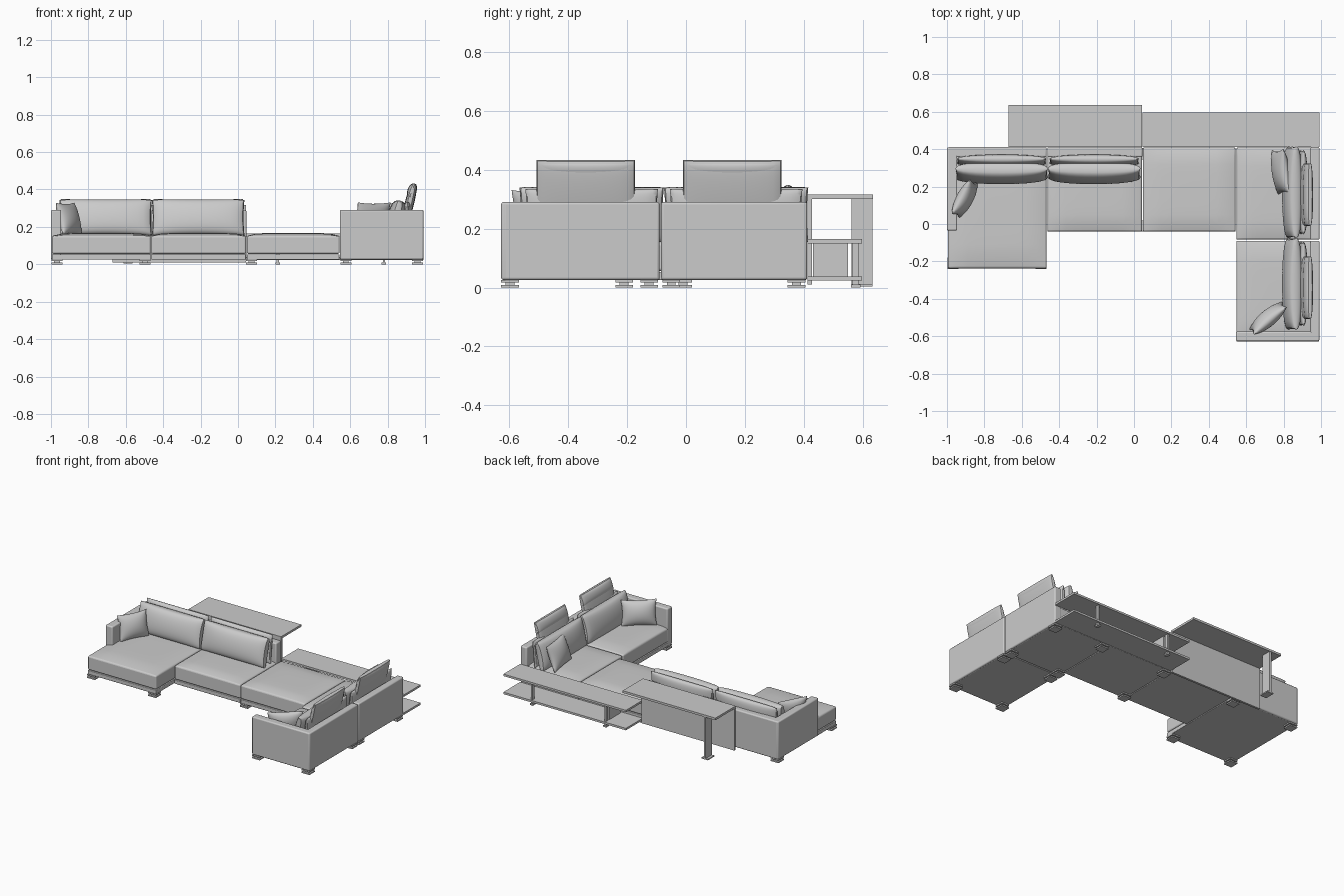
import bpy, bmesh, math
from mathutils import Matrix, Vector

cube = bpy.data.objects.get("Cube")
if cube:
    bpy.data.objects.remove(cube)

grey = bpy.data.materials.new("soft_grey")
grey.use_nodes = True
grey.diffuse_color = (0.6, 0.6, 0.6, 1)
grey.node_tree.nodes["Principled BSDF"].inputs["Base Color"].default_value = (0.6, 0.6, 0.6, 1)


def finish(name, bm, bevel=0, smooth=False):
    bmesh.ops.recalc_face_normals(bm, faces=bm.faces)
    mesh = bpy.data.meshes.new(name)
    bm.to_mesh(mesh)
    bm.free()
    mesh.materials.append(grey)
    ob = bpy.data.objects.new(name, mesh)
    bpy.context.collection.objects.link(ob)
    if bevel:
        mod = ob.modifiers.new("Bevel", "BEVEL")
        mod.width = bevel
        mod.segments = 3
        mod.limit_method = "ANGLE"
        mod.angle_limit = math.radians(40)
    if smooth:
        bpy.ops.object.select_all(action="DESELECT")
        ob.select_set(True)
        bpy.context.view_layer.objects.active = ob
        bpy.ops.object.shade_smooth_by_angle(angle=math.radians(40))
    return ob


def box_mesh(x, y, z):
    """Box from three (low, high) ranges."""
    bm = bmesh.new()
    bmesh.ops.create_cube(bm, size=1)
    size = [r[1] - r[0] for r in (x, y, z)]
    mid = [(r[0] + r[1]) / 2 for r in (x, y, z)]
    bmesh.ops.transform(bm, matrix=Matrix.Translation(mid) @ Matrix.Diagonal((*size, 1)), verts=bm.verts)
    return bm


def box(name, x, y, z, bevel=0):
    return finish(name, box_mesh(x, y, z), bevel, bevel > 0)


def seat(name, x, y):
    """Plinth with a softly crowned cushion on it."""
    box(name + "_base", x, y, (0.025, 0.053), 0.004)
    bm = box_mesh(x, y, (0.056, 0.152))
    bmesh.ops.subdivide_edges(bm, edges=bm.edges, cuts=9, use_grid_fill=True)
    cx, cy = sum(x) / 2, sum(y) / 2
    for v in bm.verts:
        if v.co.z > 0.151:
            u = (v.co.x - cx) / (x[1] - cx)
            w = (v.co.y - cy) / (y[1] - cy)
            v.co.z += 0.016 * math.sqrt(max(0, (1 - u ** 4) * (1 - w ** 4)))
    finish(name + "_cushion", bm, 0.009, True)


def pillow(name, loc, width, height, thick, tilt=0, yaw=0, power=0.4, pinch=0.05):
    """Stuffed cushion standing on its lower edge, facing -y before yaw, leaning back by tilt."""
    bm = bmesh.new()
    n = 16
    for side in (-1, 1):
        made = bmesh.ops.create_grid(bm, x_segments=n, y_segments=n, size=1)["verts"]
        for v in made:
            # crowd the rows toward the seam
            u, w = (math.sin(c * math.pi / 2) for c in v.co.xy)
            bulge = max(0, (1 - u * u) * (1 - w * w)) ** power
            v.co = Vector((u * width / 2 * (1 - pinch * (1 - w * w)),
                           side * bulge * thick / 2,
                           (w * (1 - pinch * (1 - u * u)) + 1) * height / 2))
    bmesh.ops.remove_doubles(bm, verts=bm.verts, dist=0.0002)
    turn = Matrix.Rotation(math.radians(yaw), 4, "Z") @ Matrix.Rotation(-math.radians(tilt), 4, "X")
    bmesh.ops.transform(bm, matrix=Matrix.Translation(loc) @ turn, verts=bm.verts)
    return finish(name, bm, 0, True)


def foot(x, y):
    r = 0.03
    box("foot_plate", (x - r, x + r), (y - r, y + r), (0, 0.009))
    box("foot_stem", (x - r / 2, x + r / 2), (y - r / 2, y + r / 2), (0.009, 0.017))
    box("foot_cap", (x - r, x + r), (y - r, y + r), (0.017, 0.026))


# Seats
seat("chaise", (-0.995, -0.467), (-0.237, 0.40))
seat("middle_seat", (-0.463, 0.043), (-0.04, 0.40))
seat("ottoman", (0.047, 0.543), (-0.04, 0.408))
seat("corner_seat", (0.547, 0.98), (-0.083, 0.408))
seat("end_seat", (0.547, 0.98), (-0.615, -0.09))

# Arms and backs
TALL = (0.026, 0.29)
box("chaise_arm", (-1, -0.945), (-0.035, 0.41), TALL, 0.008)
box("chaise_back", (-0.995, -0.467), (0.357, 0.411), TALL, 0.008)
box("middle_back", (-0.463, 0.045), (0.357, 0.411), TALL, 0.008)
box("corner_back", (0.942, 0.992), (-0.084, 0.411), TALL, 0.008)
box("end_back", (0.942, 0.992), (-0.62, -0.09), TALL, 0.008)
box("end_arm", (0.545, 0.991), (-0.627, -0.575), TALL, 0.008)

# Feet under the corners of each module
for x, ys in ((-0.968, (-0.21, 0.375)), (-0.497, (-0.21, 0.375)), (0.072, (-0.01, 0.375)),
              (0.577, (-0.597, -0.125, -0.05, 0.375)), (0.96, (-0.597, -0.125, -0.05, 0.375))):
    for y in ys:
        foot(x, y)

# Back cushions of the long side
for name, x in (("chaise", -0.708), ("middle", -0.213)):
    pillow(name + "_back_cushion", (x, 0.25, 0.155), 0.495, 0.195, 0.11, 14, power=0.3, pinch=0.02)
    pillow(name + "_rear_cushion", (x, 0.325, 0.155), 0.48, 0.195, 0.065, 7, power=0.35, pinch=0.02)

# Back cushions and headrests of the short side
for name, y, head in (("corner", 0.17, 0.157), ("end", -0.32, -0.34)):
    pillow(name + "_back_cushion", (0.825, y, 0.155), 0.49, 0.19, 0.1, 13, -90, 0.3, 0.02)
    pillow(name + "_rear_cushion", (0.892, y, 0.155), 0.45, 0.18, 0.06, 5, -90, 0.35, 0.02)
    pillow(name + "_headrest", (0.885, head, 0.2), 0.335, 0.24, 0.05, 14, -90, 0.25, 0.005)
    pillow(name + "_headrest_roll", (0.918, head, 0.36), 0.335, 0.073, 0.048, 20, -90, 0.3, 0.005)

# Loose throw pillows
pillow("chaise_throw_pillow", (-0.885, 0.125, 0.16), 0.21, 0.175, 0.085, 15, 62, 0.5, 0.09)
pillow("end_throw_pillow", (0.705, -0.49, 0.16), 0.23, 0.175, 0.085, 12, 220, 0.5, 0.09)
pillow("corner_throw_pillow", (0.755, 0.275, 0.16), 0.24, 0.18, 0.085, 20, -82, 0.5, 0.09)

# High console table behind the long side
box("console_top", (-0.672, 0.044), (0.412, 0.635), (0.301, 0.316))
box("console_panel", (-0.672, 0.044), (0.412, 0.427), (0.01, 0.301))
box("console_leg", (-0.595, -0.58), (0.562, 0.632), (0.008, 0.301))
box("console_leg_foot", (-0.612, -0.563), (0.562, 0.632), (0.004, 0.012))

# Low open shelf behind the ottoman and corner
box("shelf_top", (0.046, 0.992), (0.412, 0.597), (0.15, 0.164))
box("shelf_bottom", (0.046, 0.992), (0.412, 0.597), (0.024, 0.038))
box("shelf_divider", (0.206, 0.221), (0.43, 0.55), (0.038, 0.15))
for x in (0.213, 0.78):
    box("shelf_post", (x - 0.006, x + 0.006), (0.565, 0.587), (0.01, 0.15))
    box("shelf_post_foot", (x - 0.012, x + 0.012), (0.56, 0.592), (0, 0.01))
